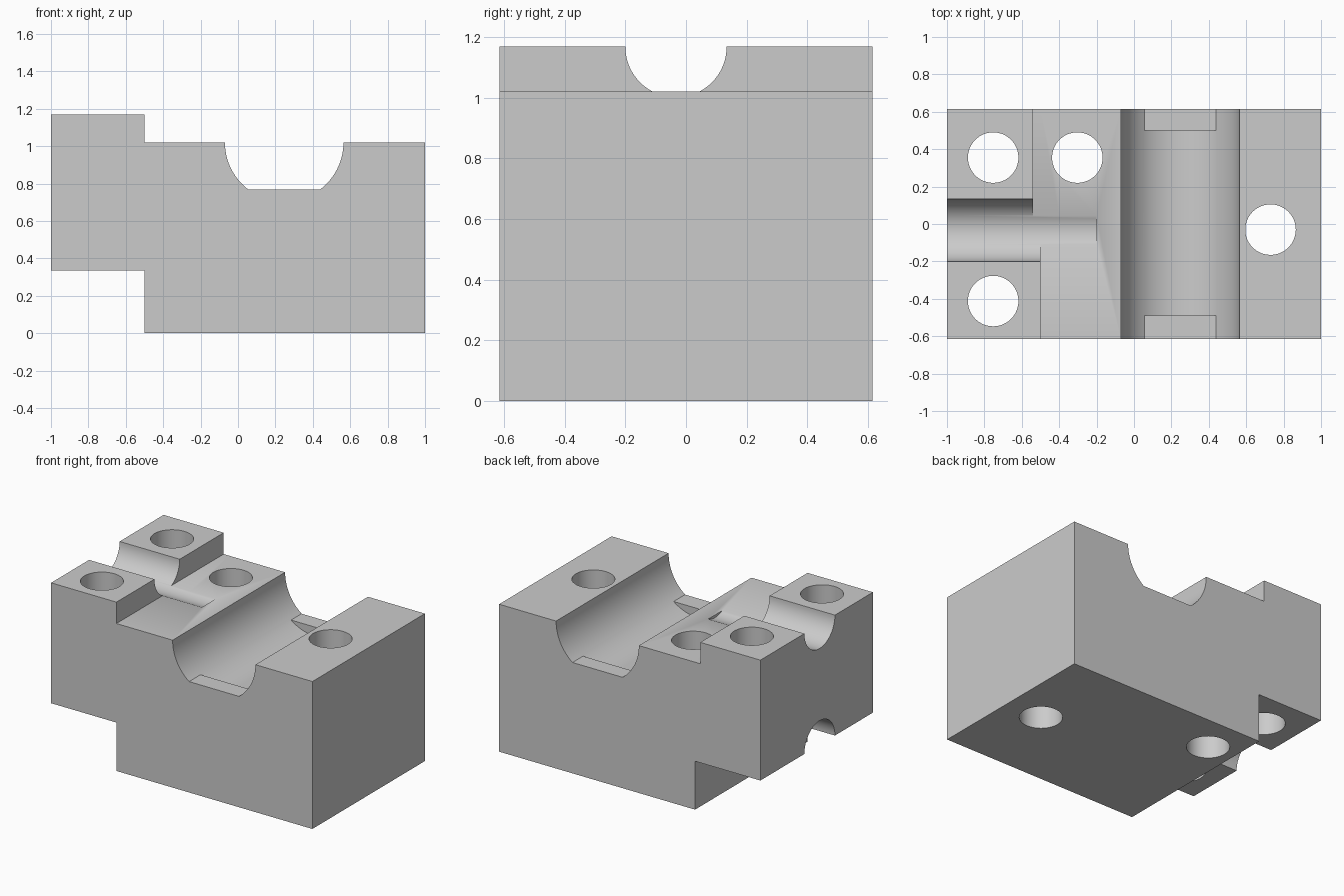
import bpy, bmesh
from math import sin, cos, asin, degrees, radians, pi

cube = bpy.data.objects.get("Cube")
if cube:
    bpy.data.objects.remove(cube, do_unlink=True)

HALF = 0.615               # half depth of the block
DECK, TOP, UNDER = 1.02, 1.168, 0.335
CX, CR, FLOOR = 0.247, 0.317, 0.767   # main channel centre, radius, lip height
GROOVE_Y, GROOVE_R = -0.033, 0.167
HOLE_R = 0.135

grey = bpy.data.materials.new("plain grey")
grey.use_nodes = True
grey.diffuse_color = (0.6, 0.6, 0.6, 1)
grey.node_tree.nodes["Principled BSDF"].inputs["Base Color"].default_value = (0.6, 0.6, 0.6, 1)


def prism(name, profile, y0, y1):
    """Extrude an x-z profile from y0 to y1."""
    bm = bmesh.new()
    face = bm.faces.new([bm.verts.new((x, y0, z)) for x, z in profile])
    out = bmesh.ops.extrude_face_region(bm, geom=[face])
    moved = [v for v in out["geom"] if isinstance(v, bmesh.types.BMVert)]
    bmesh.ops.translate(bm, verts=moved, vec=(0, y1 - y0, 0))
    bmesh.ops.recalc_face_normals(bm, faces=bm.faces)
    mesh = bpy.data.meshes.new(name)
    bm.to_mesh(mesh)
    bm.free()
    mesh.materials.append(grey)
    obj = bpy.data.objects.new(name, mesh)
    bpy.context.collection.objects.link(obj)
    return obj


def rod(name, radius, length, centre, rotation=(0, 0, 0)):
    bpy.ops.mesh.primitive_cylinder_add(vertices=64, radius=radius, depth=length,
                                        location=centre, rotation=rotation)
    obj = bpy.context.object
    obj.name = name
    obj.data.materials.append(grey)
    return obj


def arc(start, end, steps):
    angles = [radians(start + (end - start) * i / steps) for i in range(steps + 1)]
    return [(CX + CR * cos(a), DECK + CR * sin(a)) for a in angles]


def cut(body, cutter):
    cutter.hide_render = True
    mod = body.modifiers.new(cutter.name, 'BOOLEAN')
    mod.operation = 'DIFFERENCE'
    mod.solver = 'EXACT'
    mod.object = cutter
    bpy.ops.object.select_all(action='DESELECT')
    body.select_set(True)
    bpy.context.view_layer.objects.active = body
    bpy.ops.object.modifier_apply(modifier=mod.name)
    bpy.data.objects.remove(cutter, do_unlink=True)


# Stepped block with the flat-floored channel in its profile
lip = degrees(asin((DECK - FLOOR) / CR))
profile = [(-1, UNDER), (-0.5, UNDER), (-0.5, 0), (1, 0), (1, DECK)]
profile += arc(0, -lip, 14) + arc(lip - 180, -180, 14)
profile += [(-0.5, DECK), (-0.5, TOP), (-1, TOP)]
block = prism("bearing_block", profile, -HALF, HALF)

# Rounded recess between the two end lips
inset = 0.02
half_chord = CR * cos(radians(lip))
recess = arc(-lip, lip - 180, 20)
recess += [(CX - half_chord + inset, FLOOR + 0.05), (CX + half_chord - inset, FLOOR + 0.05)]
cut(block, prism("channel_recess", recess, -0.49, 0.5))

# Shorter rear raised pad
pad = [(-0.54, DECK), (-0.4, DECK), (-0.4, TOP + 0.1), (-0.54, TOP + 0.1)]
cut(block, prism("rear_pad_trim", pad, GROOVE_Y, HALF + 0.1))

# Half-round grooves over and under the overhang
for name, z, end in (("upper_groove", TOP, -0.2), ("lower_groove", UNDER, -0.498)):
    start = -1.1
    cut(block, rod(name, GROOVE_R, end - start,
                   ((start + end) / 2, GROOVE_Y, z), (0, pi / 2, 0)))

# Vertical bolt holes
for x, y in ((-0.753, 0.355), (-0.303, 0.355), (-0.753, -0.412), (0.73, -0.03)):
    cut(block, rod("bolt_hole", HOLE_R, 2, (x, y, 0.6)))

block.select_set(True)
bpy.context.view_layer.objects.active = block
bpy.ops.object.shade_smooth_by_angle(angle=radians(30))
